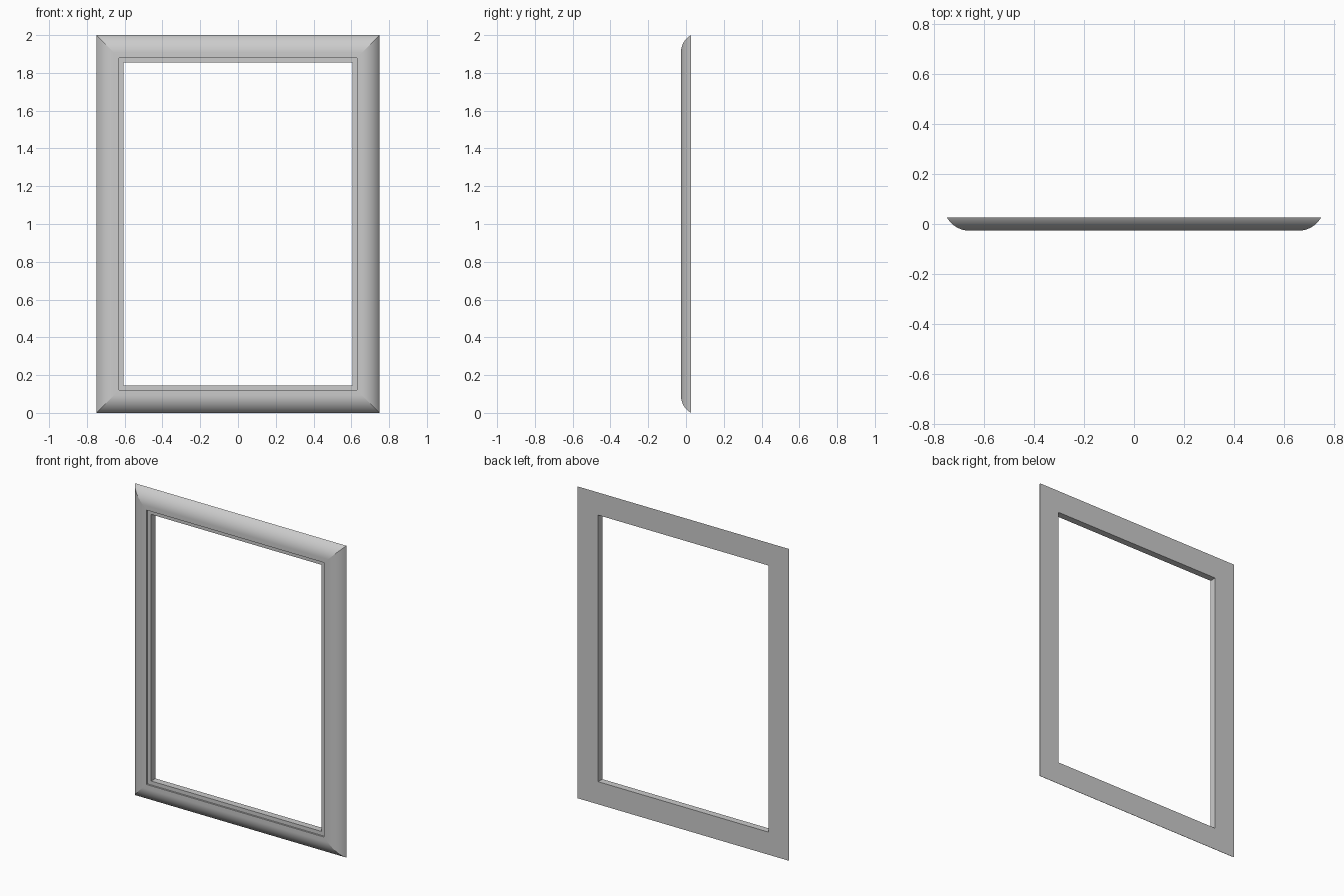
import bpy, bmesh, math

if "Cube" in bpy.data.objects:
    bpy.data.objects.remove(bpy.data.objects["Cube"])

W, H = 0.75, 1.0          # half width, half height of the frame
BACK, FRONT = 0.027, -0.027
RAIL = 0.145              # rail width
STEP, LIP = 0.12, -0.016  # inset of the rebate and depth of its ledge

# Moulding cross-section as (inset from outer edge, y): rounded outer face
run, rise = 0.092, BACK - FRONT
radius = (run ** 2 + rise ** 2) / (2 * rise)
sweep = math.asin(run / radius)
N = 14
profile = []
for i in range(N + 1):
    a = sweep * (1 - i / N)
    profile.append((run - radius * math.sin(a), FRONT + radius * (1 - math.cos(a))))

# Flat front, stepped inner lip, opening wall; the loop closes along the back
profile += [(STEP, FRONT), (STEP, LIP), (RAIL, LIP), (RAIL, BACK)]

# Sweep the profile round the four mitred corners
bm = bmesh.new()
corners = [(-1, -1), (1, -1), (1, 1), (-1, 1)]
rings = [[bm.verts.new((sx * (W - d), y, H + sz * (H - d))) for d, y in profile]
         for sx, sz in corners]
n = len(profile)
for c in range(4):
    a, b = rings[c], rings[(c + 1) % 4]
    for i in range(n):
        j = (i + 1) % n
        bm.faces.new((a[i], b[i], b[j], a[j]))
bmesh.ops.recalc_face_normals(bm, faces=bm.faces)

# Keep the mitres crisp
for c in range(4):
    for u, v in zip(rings[c], rings[c][1:]):
        e = bm.edges.get((u, v))
        if e:
            e.smooth = False

mesh = bpy.data.meshes.new("picture_frame")
bm.to_mesh(mesh)
bm.free()
frame = bpy.data.objects.new("picture_frame", mesh)
bpy.context.collection.objects.link(frame)

# Smooth the rounded face, sharp elsewhere
bpy.context.view_layer.objects.active = frame
frame.select_set(True)
bpy.ops.object.shade_smooth_by_angle(angle=math.radians(20), keep_sharp_edges=True)
